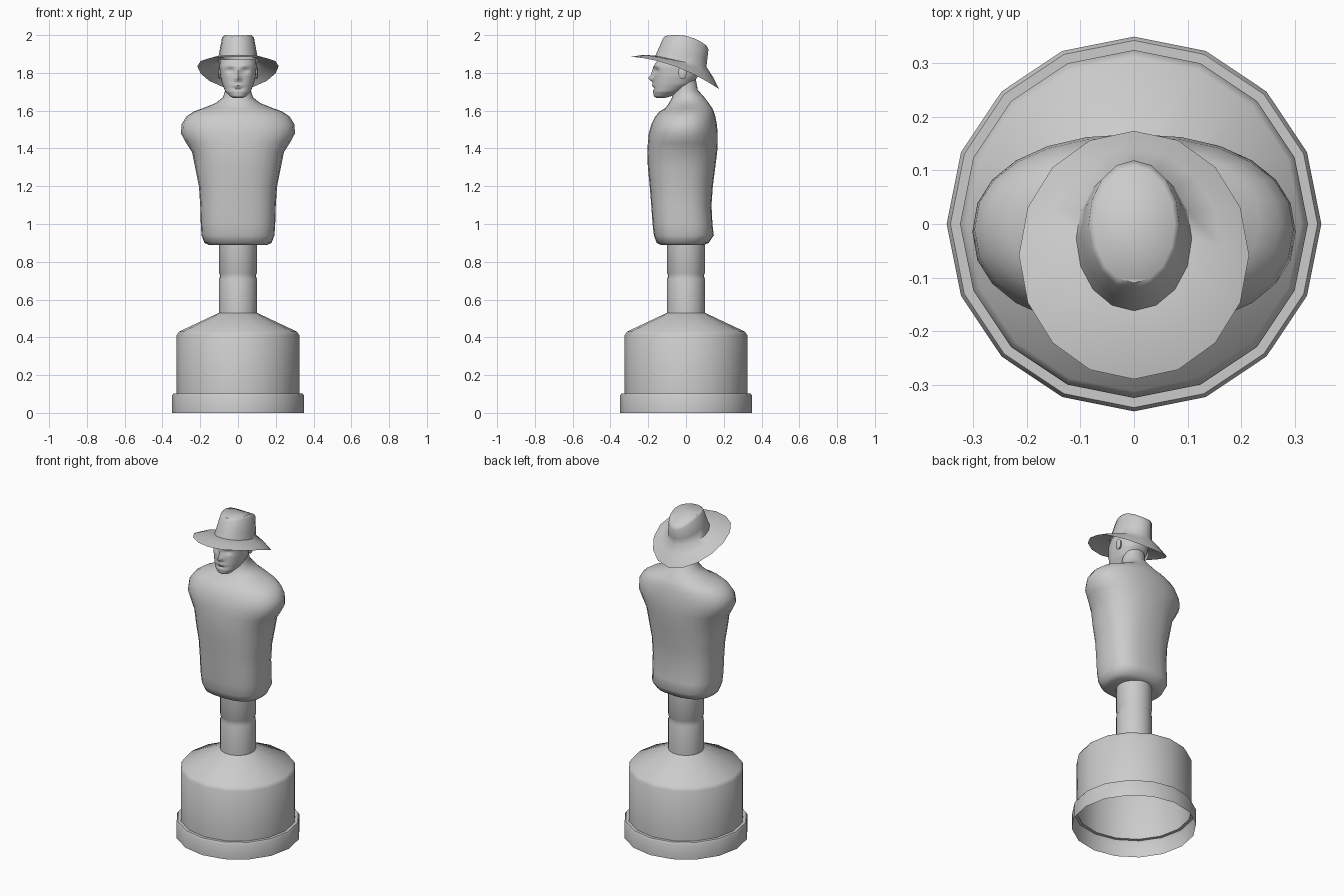
import bpy, bmesh, math

if "Cube" in bpy.data.objects:
    bpy.data.objects.remove(bpy.data.objects["Cube"], do_unlink=True)

GREY = (0.6, 0.6, 0.6, 1)
mat = bpy.data.materials.new("plain grey")
mat.use_nodes = True
mat.diffuse_color = GREY
mat.node_tree.nodes["Principled BSDF"].inputs["Base Color"].default_value = GREY


def loft(name, rings, cap_start=True, cap_end=True, angle=50):
    """Skin a list of closed point rings into one smooth part."""
    bm = bmesh.new()
    loops = [[bm.verts.new(p) for p in ring] for ring in rings]
    n = len(loops[0])
    for a, b in zip(loops, loops[1:]):
        for i in range(n):
            j = (i + 1) % n
            bm.faces.new((a[i], a[j], b[j], b[i]))
    if cap_start:
        bm.faces.new(loops[0][::-1])
    if cap_end:
        bm.faces.new(loops[-1])
    mesh = bpy.data.meshes.new(name)
    bm.to_mesh(mesh)
    bm.free()
    mesh.materials.append(mat)
    obj = bpy.data.objects.new(name, mesh)
    bpy.context.collection.objects.link(obj)
    bpy.ops.object.select_all(action="DESELECT")
    obj.select_set(True)
    bpy.context.view_layer.objects.active = obj
    bpy.ops.object.shade_smooth_by_angle(angle=math.radians(angle))
    return obj


def oval(z, hw, front, back, power=2.0, n=16):
    """Superellipse ring spanning front..back in y."""
    cy, hy = (front + back) / 2, (back - front) / 2
    ring = []
    for i in range(n):
        a = 2 * math.pi * i / n
        c, s = math.cos(a), math.sin(a)
        e = 2 / power
        ring.append((math.copysign(abs(c) ** e, c) * hw,
                     cy + math.copysign(abs(s) ** e, s) * hy, z))
    return ring


def refine(sections, steps):
    """Insert evenly spaced sections between the given ones."""
    out = []
    for a, b in zip(sections, sections[1:]):
        out += [[p + (q - p) * k / steps for p, q in zip(a, b)] for k in range(steps)]
    return out + [list(sections[-1])]


def turned(name, profile, n, **kw):
    return loft(name, [oval(z, r, -r, r, n=n) for r, z in profile], **kw)


# Hollow pedestal, open underneath
turned("pedestal", [(0.35, 0), (0.35, 0.09), (0.343, 0.103), (0.325, 0.103),
                    (0.325, 0.41), (0.312, 0.43), (0.1, 0.53)],
       16, cap_start=False, cap_end=False)

# Grooved column
turned("column", [(0.1, 0.52), (0.1, 0.71), (0.094, 0.728), (0.1, 0.74), (0.1, 0.91)], 24)

# Armless torso and neck: z, half width, front y, back y, squareness
torso = [
    (0.888, 0.15, -0.13, 0.09, 2.5),
    (0.90, 0.178, -0.155, 0.12, 2.6),
    (0.94, 0.193, -0.17, 0.147, 2.7),
    (1.00, 0.197, -0.177, 0.14, 2.7),
    (1.10, 0.20, -0.184, 0.135, 2.6),
    (1.20, 0.207, -0.192, 0.142, 2.5),
    (1.30, 0.227, -0.202, 0.155, 2.4),
    (1.38, 0.243, -0.205, 0.165, 2.3),
    (1.43, 0.275, -0.202, 0.168, 2.2),
    (1.48, 0.302, -0.197, 0.168, 2.2),
    (1.53, 0.298, -0.183, 0.163, 2.2),
    (1.57, 0.272, -0.162, 0.155, 2.2),
    (1.595, 0.235, -0.14, 0.147, 2.2),
    (1.615, 0.18, -0.108, 0.138, 2.1),
    (1.64, 0.118, -0.09, 0.12, 2),
    (1.67, 0.08, -0.074, 0.098, 2),
    (1.71, 0.067, -0.066, 0.062, 2),
    (1.78, 0.066, -0.066, 0.05, 2),
]
loft("torso", [oval(*s, n=24) for s in torso])


# Head with modelled brow, nose, eye sockets and mouth
def bump(x, z, cx, cz, wx, wz):
    return math.exp(-((x - cx) / wx) ** 2 - ((z - cz) / wz) ** 2)


def face(p):
    x, y, z = p
    if y < -0.08:
        ax = abs(x)
        y -= 0.026 * bump(x, z, 0, 1.77, 0.014, 0.016)
        y -= 0.012 * bump(x, z, 0, 1.80, 0.011, 0.025)
        y += 0.016 * bump(ax, z, 0.04, 1.813, 0.02, 0.013)
        y -= 0.008 * bump(ax, z, 0.035, 1.84, 0.03, 0.01)
        y -= 0.008 * bump(x, z, 0, 1.735, 0.026, 0.008)
        y += 0.008 * bump(x, z, 0, 1.718, 0.03, 0.006)
    return x, y, z


head = [
    (1.668, 0.025, -0.158, -0.11, 2),
    (1.676, 0.042, -0.17, -0.08, 2.1),
    (1.70, 0.066, -0.174, -0.03, 2.2),
    (1.74, 0.083, -0.172, 0.035, 2.3),
    (1.78, 0.093, -0.17, 0.062, 2.3),
    (1.83, 0.098, -0.17, 0.075, 2.3),
    (1.87, 0.096, -0.15, 0.075, 2.2),
]
loft("head", [[face(p) for p in oval(*s, n=48)] for s in refine(head, 5)])

# Ears
for side, name in ((1, "left_ear"), (-1, "right_ear")):
    rings = [[(side * (0.088 + out), -0.02 + 0.022 * r * math.cos(a) + 0.15 * out,
               1.80 + 0.034 * r * math.sin(a))
              for a in [side * 2 * math.pi * i / 12 for i in range(12)]]
             for out, r in ((0, 0.8), (0.012, 1), (0.017, 0.75))]
    loft(name, rings)


# Hat: brim dips to the back and sides, crown top slopes backwards
def tilt(ring, height):
    return [(x, y, height(y)) for x, y, _ in ring]


def brim_edge(y):
    t = (y + 0.058) / 0.232
    return 1.835 - 0.085 * t - 0.035 * t * t


def crown_base(y):
    return 1.861 - 0.22 * (y + 0.025)


def crown_top(y):
    return 2.0 - 2.5 * max(0, y + 0.04) ** 2 - 2 * max(0, -0.06 - y) ** 2


def blend(a, b, t, lift=0):
    return [tuple(p + (q - p) * t + (lift if k == 2 else 0)
                  for k, (p, q) in enumerate(zip(u, v))) for u, v in zip(a, b)]


SIDES = 16
edge = tilt(oval(0, 0.215, -0.29, 0.174, n=SIDES), brim_edge)
base = tilt(oval(0, 0.108, -0.162, 0.108, n=SIDES), crown_base)
top = tilt(oval(0, 0.085, -0.123, 0.119, n=SIDES), lambda y: crown_top(y) - 0.012)
lid = tilt(oval(0, 0.076, -0.11, 0.108, n=SIDES), crown_top)
loft("hat", [edge, blend(edge, base, 0.5, 0.008), base,
             blend(base, top, 0.4), top, lid], cap_start=False, angle=60)
